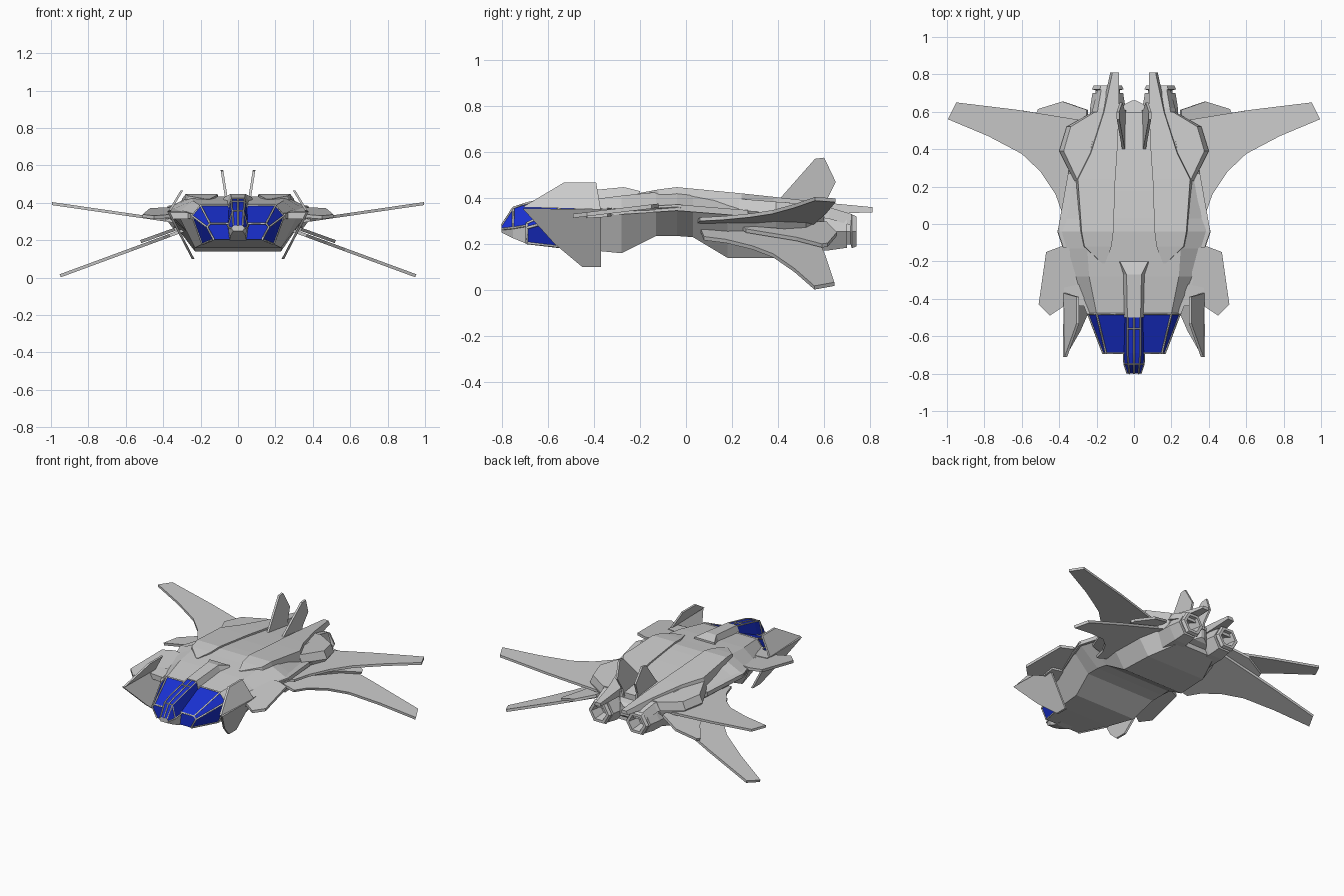
import bpy, bmesh, math
from mathutils import Vector

blue = bpy.data.materials.new("canopy_blue")
blue.diffuse_color = (0.01, 0.03, 0.65, 1)
grey = bpy.data.materials.new("hull_grey")
grey.diffuse_color = (0.6, 0.6, 0.6, 1)


def finish(name, bm, mirror=False):
    bmesh.ops.recalc_face_normals(bm, faces=bm.faces)
    me = bpy.data.meshes.new(name)
    bm.to_mesh(me)
    bm.free()
    ob = bpy.data.objects.new(name, me)
    bpy.context.collection.objects.link(ob)
    if mirror:
        m = ob.modifiers.new("Mirror", 'MIRROR')
        m.use_mirror_merge = False
    return ob


def loft(name, rings, mirror=False):
    bm = bmesh.new()
    vs = [[bm.verts.new(p) for p in r] for r in rings]
    n = len(vs[0])
    for a, b in zip(vs, vs[1:]):
        for i in range(n):
            j = (i + 1) % n
            bm.faces.new((a[i], a[j], b[j], b[i]))
    bm.faces.new(vs[0])
    bm.faces.new(vs[-1])
    return finish(name, bm, mirror)


def sym(y, *half):
    """Closed cross-section from its right half, listed bottom to top."""
    return [(x, y, z) for x, z in half] + [(-x, y, z) for x, z in reversed(half)]


def plate(name, pts, off):
    """Thin mirrored slab: polygon centred on its thickness vector."""
    h = Vector(off) / 2
    return loft(name, [[Vector(p) - h for p in pts], [Vector(p) + h for p in pts]], True)


def paint(ob, test):
    ob.data.materials.append(grey)
    ob.data.materials.append(blue)
    for p in ob.data.polygons:
        p.material_index = 1 if test(p.center, p.normal) else 0


def frame(name, lines, r):
    cu = bpy.data.curves.new(name, 'CURVE')
    cu.dimensions = '3D'
    cu.bevel_depth = r
    cu.bevel_resolution = 0
    cu.use_fill_caps = True
    for ln in lines:
        for s in (1, -1):
            sp = cu.splines.new('POLY')
            sp.points.add(len(ln) - 1)
            for pt, p in zip(sp.points, ln):
                pt.co = (s * p[0], p[1], p[2], 1)
    bpy.context.collection.objects.link(bpy.data.objects.new(name, cu))


# Main hull: y, then (half width, z) of belly, side edge and deck edge
stations = [
    (-0.69, (0.13, 0.205), (0.165, 0.27), (0.15, 0.29)),
    (-0.48, (0.19, 0.18), (0.245, 0.33), (0.20, 0.385)),
    (-0.28, (0.23, 0.16), (0.325, 0.345), (0.24, 0.41)),
    (-0.13, (0.26, 0.235), (0.38, 0.355), (0.25, 0.425)),
    (-0.04, (0.26, 0.235), (0.41, 0.36), (0.25, 0.435)),
    (0.03, (0.25, 0.23), (0.39, 0.35), (0.25, 0.43)),
    (0.18, (0.23, 0.14), (0.36, 0.33), (0.24, 0.415)),
    (0.40, (0.22, 0.14), (0.34, 0.32), (0.20, 0.39)),
    (0.60, (0.14, 0.175), (0.22, 0.29), (0.13, 0.365)),
]
hull = loft("hull", [sym(*s) for s in stations])
paint(hull, lambda c, n: c.y < -0.5 and n.z > -0.6)

# Canopy frame bars along the glass edges
(ya, ba, ma, ta), (yb, bb, mb, tb) = stations[:2]
at = lambda p, y: (p[0], y, p[1])
frame("canopy_frame", [
    [at(ba, ya), at(ma, ya), at(ta, ya), (0.05, ya, 0.29)],
    [at(bb, yb), at(mb, yb), at(tb, yb), (0.04, yb, 0.385)],
    [at(ma, ya), at(mb, yb)], [at(ta, ya), at(tb, yb)], [at(ba, ya), at(bb, yb)],
], 0.006)

# Central nose and the spine running back from it
nose = loft("nose", [
    sym(-0.80, (0.025, 0.25), (0.035, 0.265), (0.025, 0.28)),
    sym(-0.75, (0.04, 0.225), (0.052, 0.27), (0.03, 0.355)),
    sym(-0.69, (0.045, 0.20), (0.055, 0.28), (0.035, 0.375)),
    sym(-0.50, (0.05, 0.20), (0.055, 0.35), (0.035, 0.42)),
])
paint(nose, lambda c, n: n.z > 0.05 and c.z > 0.26)
frame("nose_frame", [
    [(0.025, -0.80, 0.28), (0.03, -0.75, 0.357), (0.035, -0.69, 0.377), (0.035, -0.5, 0.42)],
    [(0.035, -0.80, 0.265), (0.052, -0.75, 0.27), (0.055, -0.69, 0.28), (0.055, -0.5, 0.35)],
    [(0, -0.75, 0.357), (0.03, -0.75, 0.357), (0.052, -0.75, 0.27)],
    [(0, -0.56, 0.407), (0.035, -0.56, 0.407)],
    [(0, -0.80, 0.28), (0, -0.75, 0.356), (0, -0.69, 0.376), (0, -0.5, 0.421)],
], 0.005)
loft("spine", [
    sym(-0.50, (0.06, 0.36), (0.035, 0.425)),
    sym(-0.27, (0.07, 0.38), (0.04, 0.447)),
    sym(-0.20, (0.085, 0.40), (0.075, 0.43)),
])

# Raised deck strakes tapering to the twin tail booms: y, inner, outer, top, depth
strakes = [(-0.21, 0.155, 0.17, 0.42, 0.05), (-0.12, 0.12, 0.265, 0.437, 0.07),
           (-0.04, 0.11, 0.28, 0.447, 0.07), (0.24, 0.10, 0.30, 0.42, 0.07),
           (0.38, 0.09, 0.23, 0.405, 0.06), (0.60, 0.08, 0.16, 0.38, 0.05),
           (0.81, 0.08, 0.115, 0.36, 0.022)]
loft("deck_strake", [[(a, y, z - d), (b + 0.012, y, z - d), (b, y, z), (a, y, z)]
                     for y, a, b, z, d in strakes], True)

# Rear shoulders over the engines
shoulder = [(0.20, 0.23), (0.32, 0.23), (0.40, 0.39), (0.36, 0.52), (0.22, 0.60), (0.15, 0.60)]
loft("shoulder", [[(x * k, y, z + 0.03 - 0.08 * y) for x, y in shoulder]
                  for k, z in ((0.88, 0.27), (1, 0.335), (0.94, 0.385))], True)
# Side ridge along the widest hull edge
loft("side_ridge", [[(x - 0.03, y, z - 0.015), (x + 0.008, y, z - 0.015),
                     (x + 0.008, y, z + 0.012), (x - 0.03, y, z + 0.012)]
                    for x, y, z in ((0.245, -0.48, 0.33), (0.40, -0.04, 0.36),
                                    (0.345, 0.27, 0.335))], True)

# Tail centre wedge
loft("tail_wedge", [sym(0.55, (0.11, 0.19), (0.11, 0.34)),
                    sym(0.64, (0.05, 0.22), (0.05, 0.32)),
                    sym(0.66, (0.01, 0.24), (0.01, 0.30))])


# Six-sided engines with hollow nozzles: stations of y, radius
def hexring(y, r):
    return [(0.14 + r * math.cos(math.pi / 3 * i), y, 0.255 + r * math.sin(math.pi / 3 * i))
            for i in range(6)]


loft("engine", [hexring(y, r) for y, r in (
    (0.45, 0.10), (0.62, 0.095), (0.70, 0.082), (0.70, 0.065),
    (0.715, 0.065), (0.72, 0.085), (0.74, 0.075), (0.74, 0.055), (0.66, 0.04))], True)
loft("engine_cover", [[(x - w, y, z - 0.05), (x + w, y, z - 0.05),
                       (x + w * 0.6, y, z), (x - w * 0.6, y, z)]
                      for x, y, z, w in ((0.17, 0.4, 0.385, 0.1), (0.15, 0.62, 0.36, 0.07),
                                         (0.145, 0.72, 0.33, 0.05))], True)

# Swept wings sharing one outline: upper pair rising, lower pair drooping
outline = [(0.25, 0.04), (0.385, 0.06), (0.42, 0.16), (0.50, 0.28), (0.60, 0.375), (0.78, 0.47),
           (0.995, 0.56), (0.95, 0.65), (0.62, 0.61), (0.25, 0.55)]
plate("upper_wing", [(x, y, 0.252 + 0.145 * x) for x, y in outline], (0, 0, 0.016))
plate("lower_wing", [(x * 0.955, y * 0.96 + 0.02, 0.36 - 0.368 * x * 0.955)
                     for x, y in outline], (0.006, 0, 0.016))
# Short middle fin between the wings
plate("middle_fin", [(x, y, 0.38 - 0.36 * x) for x, y in (
    (0.25, 0.22), (0.34, 0.26), (0.44, 0.48), (0.52, 0.59), (0.51, 0.615),
    (0.38, 0.655), (0.25, 0.61))], (0.006, 0, 0.016))

# Upright tail fins, canted outward
plate("tail_fin", [(0.058 + 0.16 * (z - 0.4), y, z) for y, z in (
    (0.38, 0.37), (0.41, 0.40), (0.56, 0.57), (0.60, 0.575), (0.65, 0.47),
    (0.61, 0.39), (0.61, 0.34))], (0.014, 0, 0))

# Front shields: upper and lower blades folded outward along a shared edge
plate("shield_upper", [(0.37 - 0.6 * (z - 0.35), y, z) for y, z in (
    (-0.71, 0.36), (-0.53, 0.467), (-0.39, 0.467), (-0.37, 0.35))], (0.014, 0, 0))
plate("shield_lower", [(0.37 - 0.52 * (0.35 - z), y, z) for y, z in (
    (-0.71, 0.355), (-0.57, 0.20), (-0.45, 0.10), (-0.37, 0.10), (-0.37, 0.35))], (0.014, 0, 0))
# Shield mount
plate("shield_mount", [(0.26, -0.44, 0.33), (0.37, -0.43, 0.33),
                       (0.375, -0.34, 0.335), (0.28, -0.32, 0.34)], (0, 0, 0.035))

# Flat canards
plate("canard", [(x, y, 0.345 + 0.12 * (y + 0.3)) for x, y in (
    (0.33, -0.13), (0.39, -0.12), (0.47, -0.15), (0.51, -0.43), (0.45, -0.49),
    (0.36, -0.43), (0.28, -0.38))], (0, 0, 0.018))
